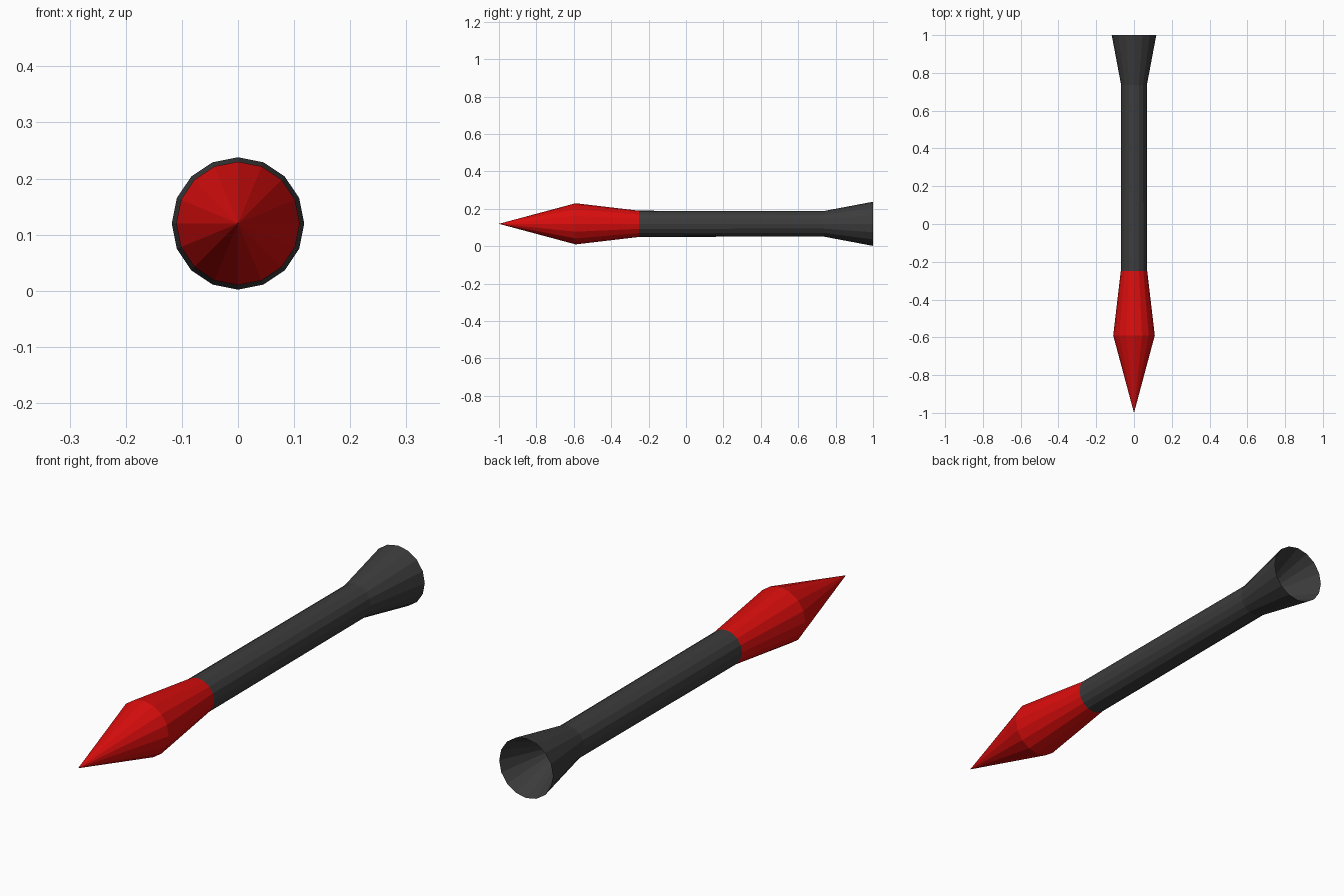
import bpy, bmesh, math

if "Cube" in bpy.data.objects:
    bpy.data.objects.remove(bpy.data.objects["Cube"])

SIDES = 16
AXIS_Z = 0.12


def material(name, colour):
    m = bpy.data.materials.new(name)
    m.diffuse_color = (*colour, 1)
    m.use_nodes = True
    m.node_tree.nodes["Principled BSDF"].inputs["Base Color"].default_value = m.diffuse_color
    return m


def lathe(name, profile, mat):
    """Flat-faced solid of revolution about the y axis from (y, radius) pairs."""
    bm = bmesh.new()
    rings = []
    for y, r in profile:
        if r == 0:
            rings.append([bm.verts.new((0, y, AXIS_Z))] * SIDES)
        else:
            rings.append([bm.verts.new((r * math.cos(a), y, AXIS_Z + r * math.sin(a)))
                          for a in (2 * math.pi * i / SIDES for i in range(SIDES))])
    for a, b in zip(rings, rings[1:]):
        for i in range(SIDES):
            j = (i + 1) % SIDES
            bm.faces.new(list(dict.fromkeys((a[i], a[j], b[j], b[i]))))
    bmesh.ops.recalc_face_normals(bm, faces=bm.faces)
    mesh = bpy.data.meshes.new(name)
    bm.to_mesh(mesh)
    bm.free()
    mesh.materials.append(mat)
    bpy.context.collection.objects.link(bpy.data.objects.new(name, mesh))


red = material("red", (0.70, 0.004, 0.004))
grey = material("dark grey", (0.045, 0.045, 0.045))

# Pointed warhead tapering back to the tube
lathe("warhead", [(-1, 0), (-0.59, 0.11), (-0.25, 0.07)], red)

# Tube with a flared tail, hollowed by a conical recess
lathe("tube_and_flare", [(-0.25, 0.07), (0.735, 0.068), (1, 0.118), (0.74, 0)], grey)
